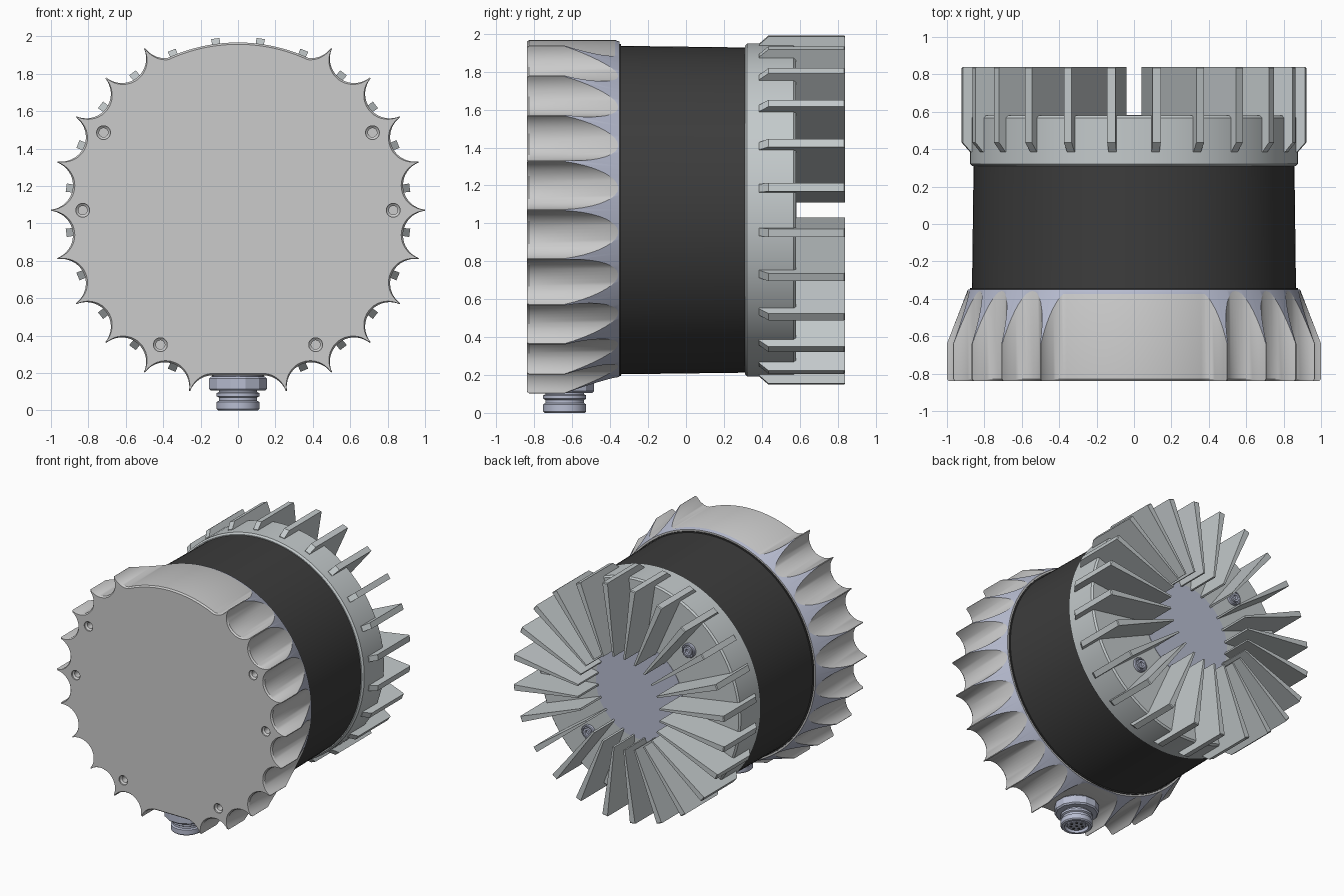
import bpy, bmesh
from math import sin, cos, acos, radians, pi, hypot

if "Cube" in bpy.data.objects:
    bpy.data.objects.remove(bpy.data.objects["Cube"])

CZ = 1.07  # height of the main axis, which runs along y


def material(name, rgb):
    m = bpy.data.materials.new(name)
    m.diffuse_color = (*rgb, 1)
    m.use_nodes = True
    m.node_tree.nodes["Principled BSDF"].inputs["Base Color"].default_value = m.diffuse_color
    return m


GREY = material("warm_grey", (0.55, 0.54, 0.56))
LILAC = material("lilac_grey", (0.48, 0.51, 0.64))
BLACK = material("black", (0.045, 0.045, 0.045))
ALLOY = material("alloy", (0.55, 0.59, 0.60))


def finish(name, bm, mats=(), smooth=True):
    bmesh.ops.remove_doubles(bm, verts=bm.verts, dist=1e-5)
    bmesh.ops.recalc_face_normals(bm, faces=bm.faces)
    me = bpy.data.meshes.new(name)
    bm.to_mesh(me)
    bm.free()
    for m in mats:
        me.materials.append(m)
    ob = bpy.data.objects.new(name, me)
    bpy.context.collection.objects.link(ob)
    if smooth:
        smooth_object(ob)
    return ob


def smooth_object(ob):
    bpy.ops.object.select_all(action='DESELECT')
    ob.select_set(True)
    bpy.context.view_layer.objects.active = ob
    bpy.ops.object.shade_smooth_by_angle(angle=radians(30))


def skin(bm, rings):
    """Bridge consecutive closed rings of points; return rows of faces."""
    vs = [[bm.verts.new(p) for p in ring] for ring in rings]
    n = len(vs[0])
    return vs, [[bm.faces.new((a[i], a[(i + 1) % n], b[(i + 1) % n], b[i])) for i in range(n)]
                for a, b in zip(vs, vs[1:])]


def lathe(name, profile, axis='y', at=(0, 0, CZ), segs=96, mats=(), smooth=True):
    """Revolve (radius, distance along axis) points; ends are capped."""
    bm = bmesh.new()
    rings = []
    for r, a in profile:
        ring = []
        for i in range(segs):
            t = 2 * pi * (i + 0.5) / segs
            u, v = r * cos(t), r * sin(t)
            off = (u, a, v) if axis == 'y' else (u, v, a)
            ring.append([o + d for o, d in zip(at, off)])
        rings.append(ring)
    vs, _ = skin(bm, rings)
    bm.faces.new(vs[0])
    bm.faces.new(vs[-1])
    return finish(name, bm, mats, smooth)


# Scalloped outline of the base: right half from bottom to top, then mirrored
C, RAD, TOP_R, CONE_R = 1.022, 0.131, 0.897, 0.888


def t_at(r):
    return acos((C * C + RAD * RAD - r * r) / (2 * C * RAD))


def scallop(angle, t0, t1, n=18):
    a = radians(angle)
    pts = []
    for i in range(n + 1):
        t = t0 + (t1 - t0) * i / n
        pts.append((C * cos(a) - RAD * cos(a + t), C * sin(a) - RAD * sin(a + t)))
    return pts


T = t_at(1.0)
half = scallop(-82.5, radians(-7.5), -T, 10)
for k in range(9):
    half += scallop(-67.5 + 15 * k, T, -T)
part = scallop(67.5, T, t_at(TOP_R), 10)
half += part
a0 = acos(part[-1][0] / TOP_R)
half += [(TOP_R * cos(a0 + (pi / 2 - a0) * i / 20), TOP_R * sin(a0 + (pi / 2 - a0) * i / 20))
         for i in range(1, 20)]
outline = half + [(0, TOP_R)] + [(-x, z) for x, z in reversed(half)]


def base_ring(kind):
    ring = []
    for x, z in outline:
        r = hypot(x, z)
        s = 1
        if kind == 'face':
            y, s = -0.84, 1 - 0.01 / r
        elif kind == 'edge':
            y = -0.828
        elif kind == 'break':
            y = min(-0.64 + (1 - r) / (1 - CONE_R) * 0.29, -0.352)
        else:
            y, s = -0.35, min(1, CONE_R / r)
        ring.append((x * s, y, CZ + z * s))
    return ring


# Base: straight scallops running out into a tapered cone
bm = bmesh.new()
vs, rows = skin(bm, [base_ring(k) for k in ('face', 'edge', 'break', 'back')])
for f in rows[2]:
    f.material_index = 1
bm.faces.new(vs[0])
bm.faces.new(vs[-1])
base = finish("scalloped_base", bm, (GREY, LILAC), smooth=False)

# Six stepped screw holes in the front face
for ang in (0, 30, 150, 180, 240, 300):
    a = radians(ang)
    cutter = lathe("hole_cutter", [(0.037, -0.87), (0.037, -0.83), (0.024, -0.82), (0.024, -0.77)],
                   at=(0.83 * cos(a), 0, CZ + 0.83 * sin(a)), segs=24, smooth=False)
    cutter.hide_render = True
    mod = base.modifiers.new("hole", 'BOOLEAN')
    mod.operation, mod.solver, mod.object = 'DIFFERENCE', 'EXACT', cutter
    bpy.context.view_layer.objects.active = base
    bpy.ops.object.modifier_apply(modifier=mod.name)
    bpy.data.objects.remove(cutter)
smooth_object(base)

# Dark window band and its thin seat
lathe("window_band", [(0.867, -0.37), (0.858, 0.33)], mats=[BLACK])
lathe("band_seat", [(0.876, -0.36), (0.876, -0.343)], mats=[BLACK])

# Rear heat sink: ring with closed back, centre disc
lathe("rear_ring", [(0.865, 0.31), (0.878, 0.322), (0.878, 0.568), (0.866, 0.58), (0.0, 0.58)], mats=[ALLOY])
lathe("centre_disc", [(0.38, 0.57), (0.38, 0.583)], mats=[LILAC])

# 24 radial fins, tapering in thickness toward the centre
fin = [(0.36, 0.56), (0.85, 0.56), (0.85, 0.385), (0.882, 0.385),
       (0.926, 0.435), (0.926, 0.834), (0.92, 0.84), (0.36, 0.84)]
bm = bmesh.new()
for k in range(24):
    a = radians(7.5 + 15 * k)
    sides = []
    for s in (-1, 1):
        side = []
        for r, y in fin:
            w = s * (0.007 + 0.0155 * (r - 0.36) / 0.566)
            side.append((r * cos(a) - w * sin(a), y, CZ + r * sin(a) + w * cos(a)))
        sides.append(side)
    vs, _ = skin(bm, sides)
    bm.faces.new(vs[0])
    bm.faces.new(vs[1])
finish("cooling_fins", bm, [ALLOY], smooth=False)

# Two socket screws between the fins
for i, ang in enumerate((135, 315)):
    a = radians(ang)
    lathe(f"rear_screw_{i + 1}", [(0.055, 0.57), (0.055, 0.60), (0.05, 0.605), (0.042, 0.605), (0.042, 0.59),
                                  (0.034, 0.59), (0.034, 0.61), (0.018, 0.61), (0.018, 0.59)],
          at=(0.62 * cos(a), 0, CZ + 0.62 * sin(a)), segs=32, mats=[LILAC])

# Cable connector underneath: flange, faceted nut, ribbed barrel, pins
P = (0, -0.64, 0)
lathe("connector_flange", [(0.135, 0.17), (0.135, 0.21)], 'z', P, 48, [LILAC])
lathe("connector_nut", [(0.11, 0.105), (0.15, 0.105), (0.16, 0.115), (0.16, 0.17), (0.15, 0.18)],
      'z', P, 12, [LILAC], smooth=False)
lathe("connector_barrel", [(0.082, 0.025), (0.086, 0.0), (0.106, 0.0), (0.114, 0.008), (0.114, 0.045),
                           (0.102, 0.052), (0.102, 0.068), (0.114, 0.075), (0.114, 0.092),
                           (0.102, 0.098), (0.102, 0.2)], 'z', P, 48, [LILAC])
lathe("connector_insert", [(0.066, 0.008), (0.066, 0.04)], 'z', P, 32, [LILAC])
for i in range(8):
    a = 2 * pi * i / 7
    r = 0.043 if i < 7 else 0
    lathe(f"connector_pin_{i + 1}", [(0.009, 0.003), (0.009, 0.03)], 'z',
          (r * cos(a), P[1] + r * sin(a), 0), 12, [BLACK])
